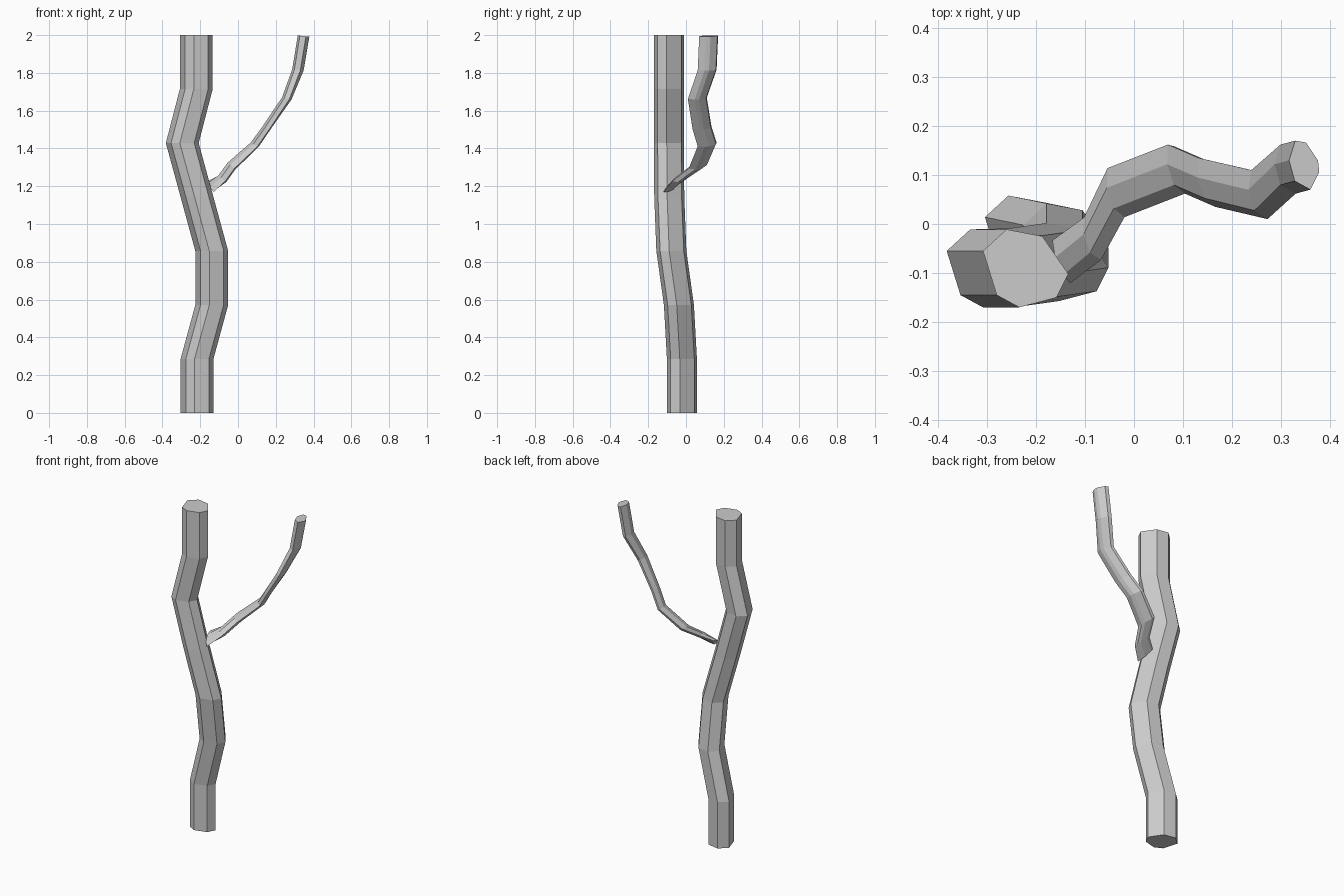
import bpy, bmesh

if "Cube" in bpy.data.objects:
    bpy.data.objects.remove(bpy.data.objects["Cube"])


def sweep(name, rings):
    """Skin a list of equal-sized rings into a capped, flat-shaded tube."""
    bm = bmesh.new()
    loops = [[bm.verts.new(p) for p in ring] for ring in rings]
    n = len(loops[0])
    for a, b in zip(loops, loops[1:]):
        for i in range(n):
            j = (i + 1) % n
            bm.faces.new((a[i], a[j], b[j], b[i]))
    bm.faces.new(loops[0])
    bm.faces.new(loops[-1])
    bmesh.ops.recalc_face_normals(bm, faces=bm.faces)
    mesh = bpy.data.meshes.new(name)
    bm.to_mesh(mesh)
    bm.free()
    obj = bpy.data.objects.new(name, mesh)
    bpy.context.collection.objects.link(obj)
    return obj


# Trunk: uneven seven-sided section, level rings at equal height steps
trunk_section = [(-.086, .035), (-.058, -.055), (-.012, -.08), (.064, -.06),
                 (.088, -.012), (.035, .065), (-.038, .079)]
trunk_path = [(-.218, -.021), (-.218, -.021), (-.140, -.037), (-.140, -.077),
              (-.218, -.088), (-.296, -.090), (-.222, -.090), (-.222, -.090)]
sweep("trunk", [[(cx + x, cy + y, k * 2 / 7) for x, y in trunk_section]
                for k, (cx, cy) in enumerate(trunk_path)])

# Branch: flattened seven-sided section, rings tilted along the bend
branch_section = [(-.018, .051), (.006, .047), (.031, .010), (.033, -.014),
                  (.012, -.051), (-.022, -.033), (-.033, .010)]
# centre x, y, z, width factor, tilt
branch_path = [(-.147, -.077, 1.195, .35, 1.5), (-.083, -.030, 1.240, .56, .86),
               (-.035, .064, 1.307, .56, .86), (.088, .112, 1.420, .56, .57),
               (.150, .085, 1.508, .56, .43), (.258, .060, 1.665, .72, .22),
               (.317, .112, 1.815, .90, .10), (.347, .120, 1.995, .92, .10)]
rings = []
for k, (cx, cy, cz, s, tilt) in enumerate(branch_path):
    depth = .85 if k < 2 else .98
    ring = []
    for a, b in branch_section:
        dx = a * s - .4 * b * (1 - s)
        ring.append((cx + dx, cy + b * depth, cz - tilt * dx))
    rings.append(ring)
sweep("branch", rings)
